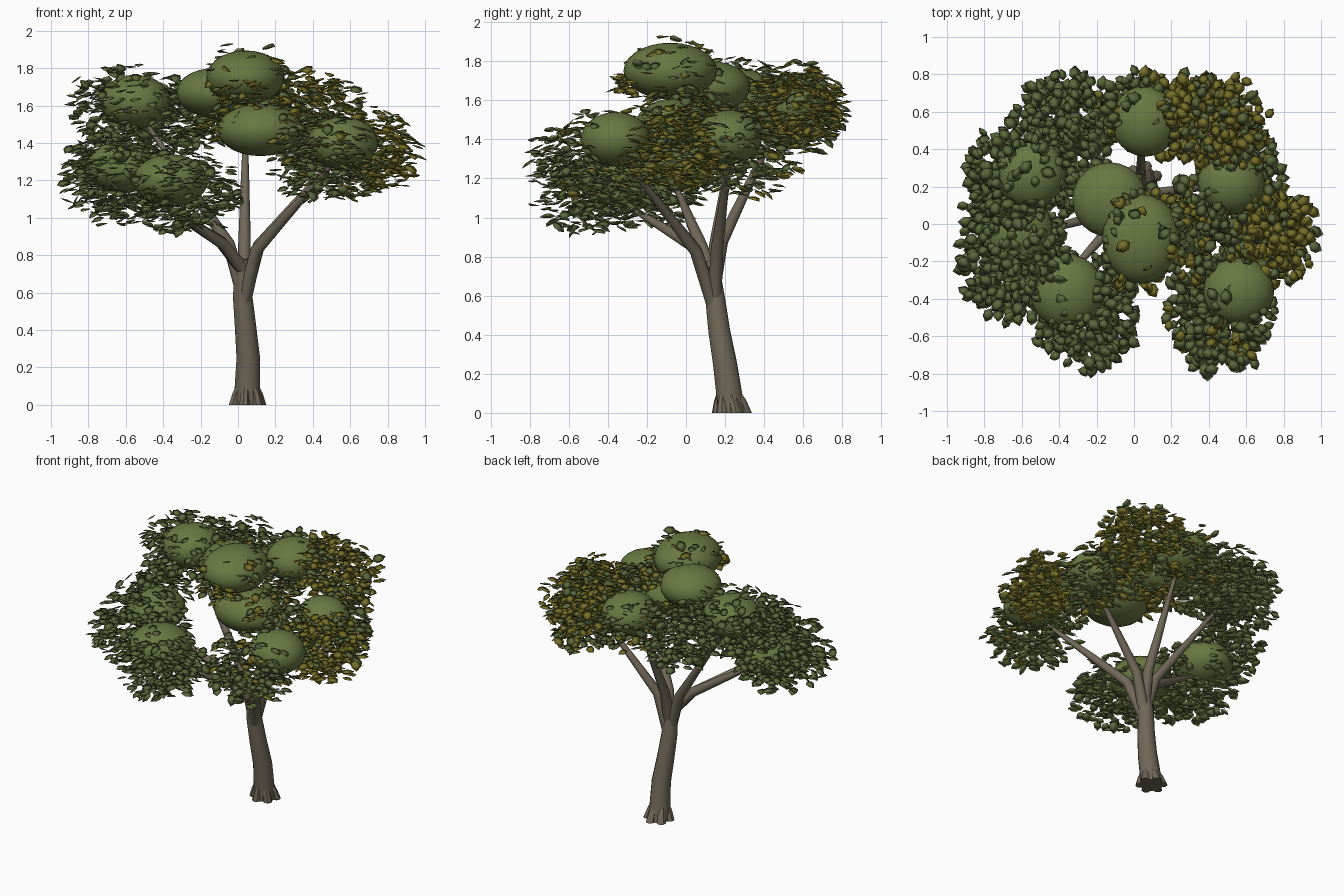
import bpy, bmesh, math, random
from mathutils import Vector, Matrix

random.seed(7)
if "Cube" in bpy.data.objects:
    bpy.data.objects.remove(bpy.data.objects["Cube"])


def material(name, rgb):
    m = bpy.data.materials.new(name)
    m.use_nodes = True
    m.diffuse_color = (*rgb, 1)
    m.node_tree.nodes["Principled BSDF"].inputs["Base Color"].default_value = (*rgb, 1)
    return m


bark = material("bark", (0.165, 0.137, 0.097))
canopy = material("canopy green", (0.14, 0.19, 0.055))
leaf_green = material("leaf green", (0.105, 0.14, 0.045))
leaf_gold = material("leaf gold", (0.185, 0.16, 0.022))


def finish(name, bm, mat):
    mesh = bpy.data.meshes.new(name)
    bm.to_mesh(mesh)
    bm.free()
    mesh.materials.append(mat)
    ob = bpy.data.objects.new(name, mesh)
    bpy.context.collection.objects.link(ob)
    for p in mesh.polygons:
        p.use_smooth = True
    return ob


def limb(name, points, sides=10):
    """Tapered tube through (x, y, z, radius) points."""
    bm = bmesh.new()
    pts = [Vector(p[:3]) for p in points]
    rings = []
    for i, p in enumerate(pts):
        d = pts[min(i + 1, len(pts) - 1)] - pts[max(i - 1, 0)]
        if i == 0 and p.z < 0.01:
            d = Vector((0, 0, 1))
        rot = Vector((0, 0, 1)).rotation_difference(d)
        ring = []
        for k in range(sides):
            a = math.tau * k / sides
            ring.append(bm.verts.new(p + rot @ Vector((math.cos(a), math.sin(a), 0)) * points[i][3]))
        rings.append(ring)
    for a, b in zip(rings, rings[1:]):
        for k in range(sides):
            n = (k + 1) % sides
            bm.faces.new((a[k], a[n], b[n], b[k]))
    bm.faces.new(rings[0][::-1])
    bm.faces.new(rings[-1])
    ob = finish(name, bm, bark)
    bpy.context.view_layer.objects.active = ob
    ob.select_set(True)
    bpy.ops.object.shade_smooth_by_angle(angle=math.radians(50))
    ob.select_set(False)


# Leaning trunk with short flared roots
limb("trunk", [(0.05, 0.235, 0, 0.075), (0.05, 0.222, 0.09, 0.068), (0.055, 0.2, 0.25, 0.063),
               (0.04, 0.17, 0.42, 0.057), (0.025, 0.15, 0.58, 0.052), (0.025, 0.125, 0.78, 0.04)], 14)
for i in range(6):
    a = math.tau * i / 6 + 0.3
    c, s = math.cos(a), math.sin(a)
    limb(f"root_{i + 1}", [(0.05 + 0.075 * c, 0.235 + 0.075 * s, 0, 0.03),
                           (0.05 + 0.06 * c, 0.226 + 0.06 * s, 0.06, 0.024),
                           (0.05 + 0.045 * c, 0.218 + 0.045 * s, 0.1, 0.017)], 7)

# Branches: start point, bend point, tip
BRANCHES = {
    "front_right": ((0.03, 0.13, 0.72), (-0.08, 0.03, 0.86), (-0.38, -0.3, 1.06)),
    "right": ((0.03, 0.13, 0.72), (-0.09, 0.07, 0.87), (-0.58, -0.06, 1.18)),
    "back_right": ((0.02, 0.14, 0.62), (-0.05, 0.15, 0.86), (-0.5, 0.26, 1.52)),
    "front_left": ((0.03, 0.145, 0.54), (0.1, 0.05, 0.83), (0.5, -0.3, 1.28)),
    "left": ((0.03, 0.145, 0.56), (0.11, 0.16, 0.85), (0.5, 0.22, 1.3)),
    "back": ((0.03, 0.14, 0.64), (0.035, 0.185, 0.88), (0.04, 0.48, 1.5)),
}
for name, (start, bend, tip) in BRANCHES.items():
    mid = Vector(bend).lerp(Vector(tip), 0.5)
    limb(name + "_branch", [(*start, 0.038), (*bend, 0.033), (*mid, 0.023), (*tip, 0.011)], 10)

# Rounded foliage masses: centre and radii
MASSES = {
    "back_right": ((-0.55, 0.27, 1.62), (0.19, 0.19, 0.145)),
    "upper": ((-0.13, 0.13, 1.67), (0.2, 0.2, 0.13)),
    "crown": ((0.04, -0.08, 1.75), (0.21, 0.24, 0.145)),
    "centre": ((0.12, -0.06, 1.47), (0.23, 0.2, 0.14)),
    "front_left": ((0.56, -0.36, 1.4), (0.19, 0.18, 0.14)),
    "left": ((0.52, 0.22, 1.41), (0.18, 0.17, 0.14)),
    "right": ((-0.62, -0.04, 1.27), (0.19, 0.2, 0.14)),
    "front_right": ((-0.36, -0.36, 1.2), (0.2, 0.2, 0.14)),
    "back": ((0.06, 0.55, 1.58), (0.18, 0.19, 0.14)),
}
for name, (centre, radii) in MASSES.items():
    bm = bmesh.new()
    bmesh.ops.create_uvsphere(bm, u_segments=24, v_segments=14, radius=1,
                              matrix=Matrix.Translation(centre) @ Matrix.Diagonal((*radii, 1)))
    finish(name + "_foliage_mass", bm, canopy)


def add_leaf(bm, pos, heading, size):
    """Thin closed leaf: a pointed six-sided rim around a raised top and a lowered underside."""
    rot = (Matrix.Rotation(heading, 4, "Z") @ Matrix.Rotation(random.gauss(0.15, 0.3), 4, "Y")
           @ Matrix.Rotation(random.gauss(0, 0.28), 4, "X"))

    def vert(x, y, z):
        return bm.verts.new(pos + rot @ Vector((x, y, z)) * size)

    rim = [vert(-0.5, 0, 0), vert(-0.2, -0.36, 0.03), vert(0.2, -0.34, 0.03),
           vert(0.55, 0, -0.04), vert(0.2, 0.34, 0.03), vert(-0.2, 0.36, 0.03)]
    top, under = vert(0.03, 0, 0.07), vert(0.03, 0, -0.07)
    for a, b in zip(rim, rim[1:] + rim[:1]):
        bm.faces.new((a, b, top))
        bm.faces.new((b, a, under))


# Leaf sprays: centre, radii, number of leaves, share of gold leaves
SPRAYS = {
    "back_right": ((-0.59, 0.27, 1.61), (0.31, 0.27, 0.2), 290, 0),
    "rear": ((-0.35, 0.58, 1.53), (0.27, 0.21, 0.2), 270, 0),
    "inner_right": ((-0.27, 0.33, 1.52), (0.14, 0.18, 0.14), 60, 0),
    "back": ((0.06, 0.62, 1.55), (0.25, 0.2, 0.18), 160, 0.25),
    "back_left": ((0.38, 0.56, 1.57), (0.32, 0.24, 0.21), 420, 0.7),
    "left": ((0.56, 0.3, 1.33), (0.23, 0.29, 0.22), 270, 0.2),
    "far_left": ((0.75, -0.05, 1.35), (0.21, 0.26, 0.21), 300, 0.85),
    "inner_left": ((0.43, -0.08, 1.42), (0.2, 0.22, 0.16), 150, 0.25),
    "front_left": ((0.47, -0.47, 1.31), (0.29, 0.32, 0.22), 330, 0.12),
    "front_right": ((-0.26, -0.48, 1.13), (0.28, 0.3, 0.21), 350, 0),
    "right": ((-0.63, -0.2, 1.2), (0.29, 0.32, 0.24), 430, 0),
    "mid_right": ((-0.7, 0.07, 1.33), (0.23, 0.25, 0.18), 200, 0),
    "centre": ((0.08, -0.02, 1.52), (0.27, 0.22, 0.15), 80, 0.6),
    "under_crown": ((-0.1, 0.14, 1.47), (0.16, 0.14, 0.09), 50, 0.6),
    "crown": ((0.03, -0.08, 1.76), (0.25, 0.27, 0.16), 120, 0.35),
    "crown_front": ((0.01, -0.27, 1.69), (0.13, 0.12, 0.08), 40, 0.8),
    "inner": ((0.29, -0.03, 1.55), (0.14, 0.26, 0.14), 100, 0.4),
}
for name, (centre, radii, count, gold) in SPRAYS.items():
    green_bm, gold_bm = bmesh.new(), bmesh.new()
    for _ in range(count):
        d = Vector([random.gauss(0, 1) for _ in range(3)]).normalized()
        r = random.uniform(0.5, 1.1)
        pos = Vector(centre) + Vector([d[k] * radii[k] * r for k in range(3)])
        heading = math.atan2(d.y, d.x) + random.gauss(0, 0.6)
        add_leaf(gold_bm if random.random() < gold else green_bm, pos, heading, random.uniform(0.06, 0.09))
    for label, bm, mat in (("green", green_bm, leaf_green), ("gold", gold_bm, leaf_gold)):
        if bm.verts:
            finish(f"{name}_{label}_leaves", bm, mat)
        else:
            bm.free()
